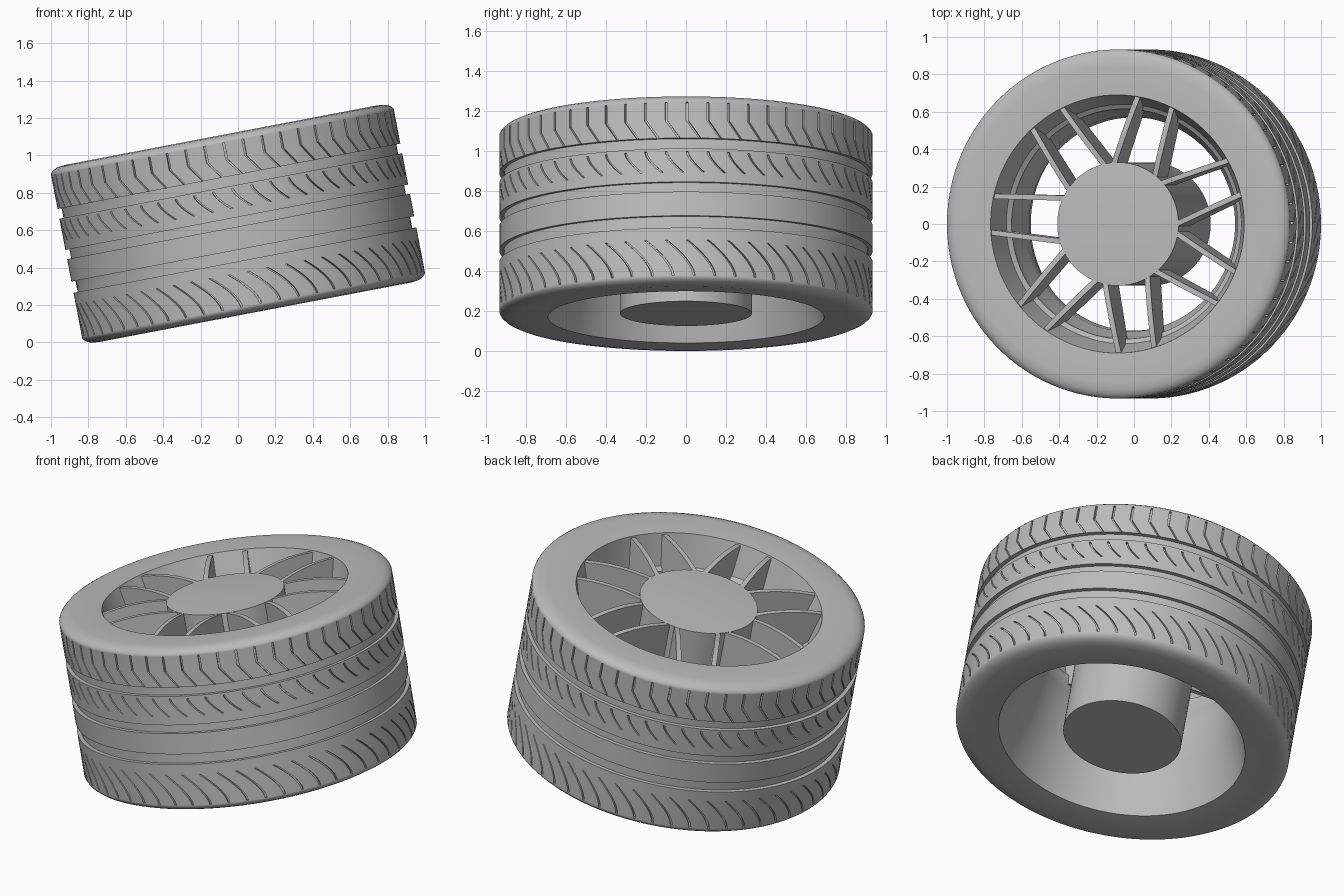
import bpy, bmesh
from math import pi, sin, cos, radians
from mathutils import Vector

if "Cube" in bpy.data.objects:
    bpy.data.objects.remove(bpy.data.objects["Cube"], do_unlink=True)

TILT = radians(10.8)
CENTRE = (0, 0, 0.635)
R = 0.933            # tread radius
PITCH = 2 * pi / 56  # angle between tread cuts

grey = bpy.data.materials.new("plain_grey")
grey.use_nodes = True
grey.diffuse_color = (0.5, 0.5, 0.5, 1)
grey.node_tree.nodes["Principled BSDF"].inputs["Base Color"].default_value = (0.5, 0.5, 0.5, 1)


def finish(name, bm):
    """Clean the mesh, shade it and stand it on the tilted wheel axis."""
    bmesh.ops.remove_doubles(bm, verts=bm.verts, dist=1e-5)
    bmesh.ops.recalc_face_normals(bm, faces=bm.faces)
    mesh = bpy.data.meshes.new(name)
    bm.to_mesh(mesh)
    bm.free()
    mesh.materials.append(grey)
    mesh.shade_smooth()
    mesh.set_sharp_from_angle(angle=radians(35))
    obj = bpy.data.objects.new(name, mesh)
    bpy.context.collection.objects.link(obj)
    obj.rotation_euler = (0, -TILT, 0)
    obj.location = CENTRE
    return obj


def skin(bm, rings, close):
    """Join rings of points with quads."""
    rows = [[bm.verts.new(p) for p in ring] for ring in rings]
    n = len(rows[0])
    pairs = list(zip(rows, rows[1:]))
    if close:
        pairs.append((rows[-1], rows[0]))
    for a, b in pairs:
        for i in range(n):
            j = (i + 1) % n
            bm.faces.new((a[i], a[j], b[j], b[i]))


def polar(r, a, z):
    return Vector((r * cos(a), r * sin(a), z))


def lathe(name, profile, segments, close):
    bm = bmesh.new()
    skin(bm, [[polar(r, 2 * pi * i / segments, z) for i in range(segments)]
              for r, z in profile], close)
    return finish(name, bm)


# Tyre: rows of (radius, height, twist, cut depth) from the top bead to the bottom bead
shoulder = [(0.69, 0.475), (0.85, 0.482), (0.893, 0.477), (0.915, 0.467),
            (0.928, 0.455), (R, 0.445)]
CUT, GROOVE = 0.016, 0.022
rows = [(r, z, 0, 0) for r, z in shoulder]


def cut_row(top, bottom, twist, steps, open_end=False):
    """Slanted tread cuts; twist is a rule giving the slant down the row."""
    rows.append((R, top, twist(0), 0))
    for k in range(steps + 1):
        t = k / steps
        rows.append((R, top + (bottom - top) * t, twist(t), CUT))
    if not open_end:
        rows.append((R, bottom, twist(1), 0))


def groove(top, bottom, twist_above, twist_below):
    """Wide groove running all the way round."""
    for r, z, tw in ((R, top, twist_above), (R - GROOVE, top, twist_above),
                     (R - GROOVE, bottom, twist_below), (R, bottom, twist_below)):
        rows.append((r, z, tw, 0))


cut_row(0.44, 0.258, lambda t: 0.07 * max(0, t - 0.5) * 2, 6, open_end=True)
groove(0.258, 0.205, 0.07, 0)
cut_row(0.19, 0.085, lambda t: 0.09 * t ** 1.5, 6)
groove(0.035, -0.015, 0.09, 0.09)
groove(-0.137, -0.198, 0.09, 0)
cut_row(-0.26, -0.44, lambda t: 0.15 * (1 - (1 - t) ** 1.6), 8)
rows += [(r, -z, 0.15, 0) for r, z in reversed(shoulder)]

# Each pitch holds one cut (both walls and floor) and plain tread
columns = [(0, 0), (0, 1), (0.1, 1), (0.1, 0), (0.4, 0), (0.7, 0)]
bm = bmesh.new()
skin(bm, [[polar(r - depth * low, (k + f) * PITCH + twist, z)
           for k in range(56) for f, low in columns]
          for r, z, twist, depth in rows], True)
finish("tyre", bm)

# Rim barrel, narrowest in the middle
lathe("rim_barrel", [(0.69, 0.475), (0.64, 0.29), (0.615, 0.27), (0.61, 0.2),
                     (0.575, 0.13), (0.57, 0.0), (0.60, -0.2), (0.69, -0.475)], 96, True)

# Hub with a shallow pointed cap
lathe("hub", [(0, 0.478), (0.33, 0.46), (0.33, -0.457), (0, -0.457)], 96, False)

# Spokes: seven V-shaped pairs of arched upright plates
bm = bmesh.new()
STEPS = 8
for k in range(7):
    apex = radians(47.1) + k * 2 * pi / 7
    for side in (-1, 1):
        start = polar(0.315, apex + side * radians(4), 0)
        end = polar(0.695, apex + side * radians(17.7), 0)
        across = (end - start).normalized().cross(Vector((0, 0, 1))) * 0.014
        sections = []
        for s in range(STEPS + 1):
            t = s / STEPS
            mid = start.lerp(end, t)
            high = Vector((0, 0, 0.455 + 0.01 * t + 0.08 * t * (1 - t)))
            low = Vector((0, 0, 0.15 + 0.07 * t))
            sections.append([mid - across + low, mid + across + low,
                             mid + across + high, mid - across + high])
        first = len(bm.verts)
        skin(bm, sections, False)
        bm.verts.ensure_lookup_table()
        bm.faces.new(bm.verts[first:first + 4])
        bm.faces.new(bm.verts[-4:])
finish("spokes", bm)
